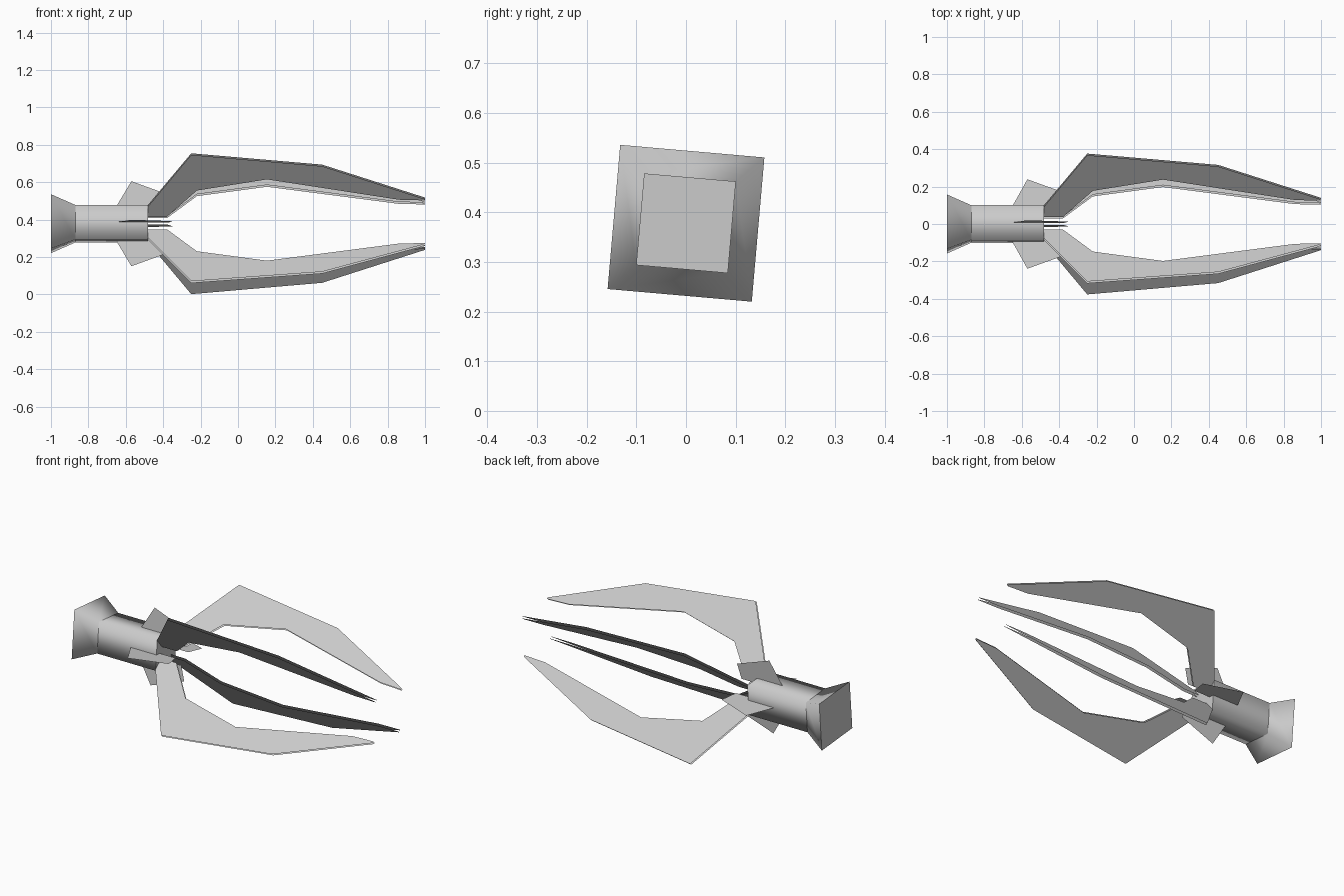
import bpy, bmesh, math
from mathutils import Vector

if "Cube" in bpy.data.objects:
    bpy.data.objects.remove(bpy.data.objects["Cube"])

CZ = 0.378      # height of the long axis
TILT = 40       # degrees, direction of the first body corner

grey = bpy.data.materials.new("plain_grey")
grey.diffuse_color = (0.6, 0.6, 0.6, 1)
grey.use_nodes = True
grey.node_tree.nodes["Principled BSDF"].inputs["Base Color"].default_value = grey.diffuse_color


def point(x, r, deg, side=0.0):
    """Point at x, r out from the axis in direction deg, shifted sideways."""
    a = math.radians(deg)
    return Vector((x, r * math.cos(a) - side * math.sin(a),
                   CZ + r * math.sin(a) + side * math.cos(a)))


def finish(bm, name):
    mesh = bpy.data.meshes.new(name)
    bm.to_mesh(mesh)
    bm.free()
    mesh.materials.append(grey)
    ob = bpy.data.objects.new(name, mesh)
    bpy.context.collection.objects.link(ob)
    return ob


# square shaft with a flared rear end, softly shaded around its sides
bm = bmesh.new()
rings = [[bm.verts.new(point(x, r, TILT + 90 * k)) for k in range(4)]
         for x, r in ((-1.0, 0.206), (-0.87, 0.131), (-0.48, 0.131))]
for a, b in zip(rings, rings[1:]):
    for k in range(4):
        j = (k + 1) % 4
        bm.faces.new((a[k], a[j], b[j], b[k])).smooth = True
bm.faces.new(rings[0])
bm.faces.new(rings[-1])
bmesh.ops.recalc_face_normals(bm, faces=bm.faces)
for ring in rings:
    for k in range(4):
        bm.edges.get((ring[k], ring[(k + 1) % 4])).smooth = False
finish(bm, "shaft")

# four curved claws, each a pair of thin parallel plates
claw = [(-0.48, 0.128), (-0.25, 0.486), (0.45, 0.407), (1.0, 0.177),
        (1.0, 0.168), (0.86, 0.173), (0.155, 0.315), (-0.22, 0.237),
        (-0.38, 0.054), (-0.48, 0.054)]
for k in range(4):
    deg = TILT + 90 * k
    bm = bmesh.new()
    for side in (-0.0065, 0.0065):
        f = bm.faces.new([bm.verts.new(point(x, r, deg, side)) for x, r in claw])
        f.normal_update()
        outward = point(0, 0, deg, side) - point(0, 0, deg)
        if f.normal.dot(outward) < 0:
            f.normal_flip()
    finish(bm, f"claw_{k + 1}")

# four small single-sheet fins between the claws
for k in range(4):
    tip = 0.24 if k % 2 == 0 else 0.228
    fin = [(-0.67, 0.06), (-0.57, tip), (-0.35, tip - 0.08), (-0.375, 0.06)]
    bm = bmesh.new()
    bm.faces.new([bm.verts.new(point(x, r, TILT - 45 + 90 * k)) for x, r in fin])
    finish(bm, f"fin_{k + 1}")
